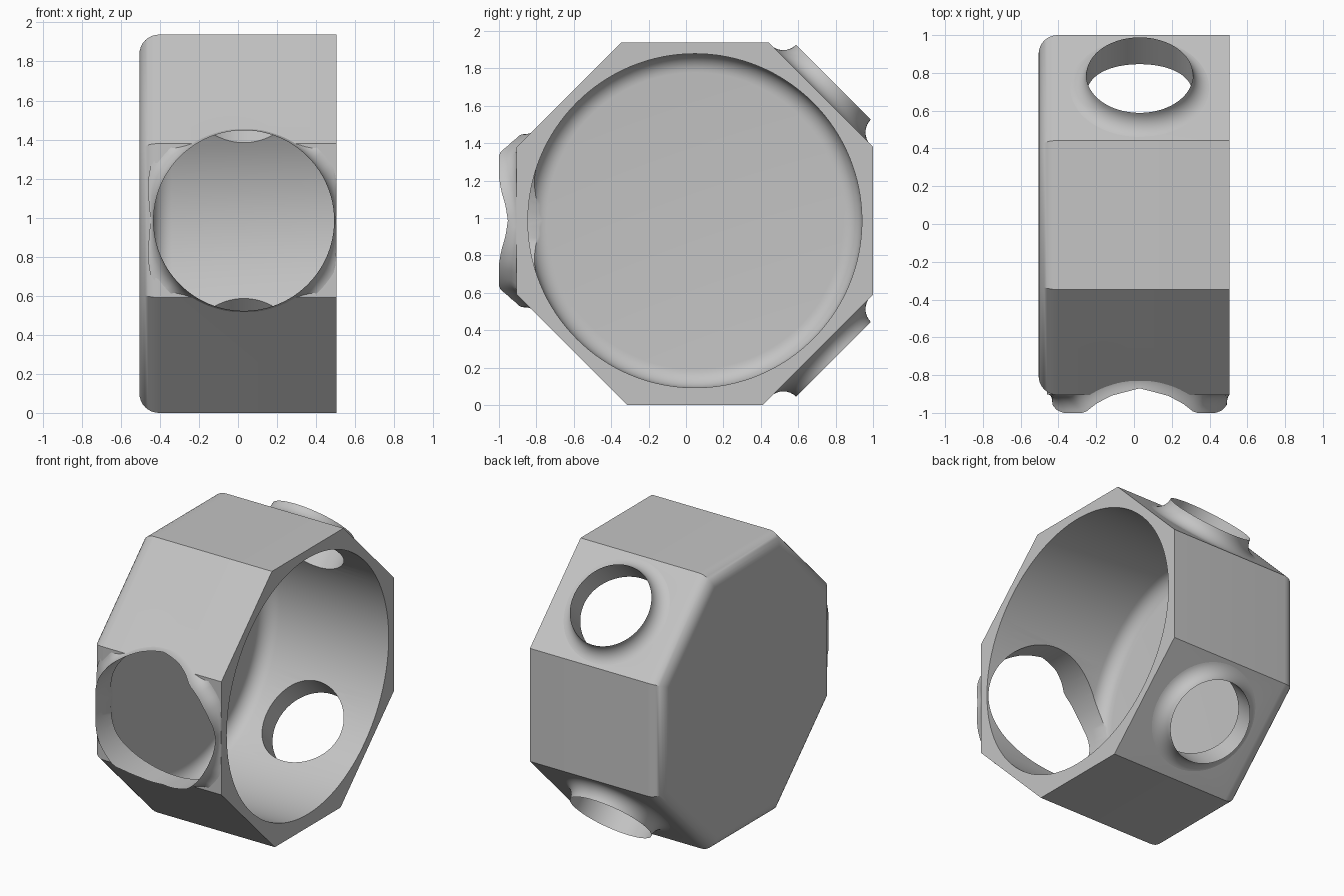
import bpy, bmesh, math
from mathutils import Matrix, Vector

cube = bpy.data.objects.get("Cube")
if cube:
    bpy.data.objects.remove(cube, do_unlink=True)

CY, CZ = 0.0475, 0.985        # axis of the housing
APO = 0.9525                  # octagon apothem
HALF = APO * math.tan(math.pi / 8)
X0, X1 = -0.505, 0.505
PORT_X = 0.03
BIG, SMALL = 0.4625, 0.2825   # port radii

grey = bpy.data.materials.new("light_grey")
grey.use_nodes = True
grey.diffuse_color = (0.55, 0.55, 0.55, 1)
grey.node_tree.nodes["Principled BSDF"].inputs["Base Color"].default_value = (0.55, 0.55, 0.55, 1)


def make(name, bm):
    bmesh.ops.recalc_face_normals(bm, faces=bm.faces)
    mesh = bpy.data.meshes.new(name)
    bm.to_mesh(mesh)
    bm.free()
    ob = bpy.data.objects.new(name, mesh)
    bpy.context.collection.objects.link(ob)
    mesh.materials.append(grey)
    return ob


def activate(ob):
    bpy.ops.object.select_all(action='DESELECT')
    ob.select_set(True)
    bpy.context.view_layer.objects.active = ob


def prism(name, outline, x0, x1, round_r):
    """Extrude a (y, z) outline along x and round the edges at x0."""
    bm = bmesh.new()
    low = [bm.verts.new((x0, y, z)) for y, z in outline]
    high = [bm.verts.new((x1, y, z)) for y, z in outline]
    cap = bm.faces.new(low)
    bm.faces.new(high)
    n = len(outline)
    for i in range(n):
        j = (i + 1) % n
        bm.faces.new((low[i], low[j], high[j], high[i]))
    bmesh.ops.recalc_face_normals(bm, faces=bm.faces)
    bmesh.ops.bevel(bm, geom=list(cap.edges), offset=round_r, segments=8,
                    profile=0.5, affect='EDGES')
    return make(name, bm)


def port_matrix(degrees):
    return Matrix.Translation((PORT_X, CY, CZ)) @ Matrix.Rotation(math.radians(degrees), 4, 'X')


def cut(target, cutter):
    cutter.hide_render = True
    mod = target.modifiers.new("cut", 'BOOLEAN')
    mod.operation = 'DIFFERENCE'
    mod.solver = 'EXACT'
    mod.object = cutter
    activate(target)
    bpy.ops.object.modifier_apply(modifier=mod.name)
    bpy.data.objects.remove(cutter, do_unlink=True)


def port_cutter(radius, degrees):
    bm = bmesh.new()
    bmesh.ops.create_cone(bm, cap_ends=True, segments=96, radius1=radius, radius2=radius,
                          depth=0.8, matrix=port_matrix(degrees) @ Matrix.Translation((0, 0, 0.8)))
    return make("port_cutter", bm)


def flared_lip(name, radius, degrees, shape, steps=96, arc=8):
    """Knife-edged lip with a hollow flare; shape(angle) gives rim, width, base."""
    bm = bmesh.new()
    m = port_matrix(degrees)
    rows = []
    for i in range(steps):
        t = 2 * math.pi * i / steps
        rim, width, base = shape(t)
        pts = []
        for k in range(arc + 1):
            a = math.pi / 2 * k / arc
            pts.append((radius + width * (1 - math.cos(a)), rim - (rim - base) * math.sin(a)))
        pts += [(radius + width, base - 0.012), (radius, base - 0.012)]
        row = []
        for r, h in pts:
            x = min(max(r * math.cos(t), X0 + 0.005 - PORT_X), X1 - PORT_X)
            row.append(bm.verts.new(m @ Vector((x, r * math.sin(t), h))))
        rows.append(row)
    for i in range(steps):
        a, b = rows[i], rows[(i + 1) % steps]
        for k in range(len(a)):
            j = (k + 1) % len(a)
            bm.faces.new((a[k], a[j], b[j], b[k]))
    return make(name, bm)


# Octagonal housing, flat side down, rounded on the closed end
low = CZ
foot = HALF - (CZ - APO)
outline = [(CY - HALF, CZ + APO), (CY + HALF, CZ + APO), (CY + APO, CZ + HALF),
           (CY + APO, CZ - HALF), (CY + foot, 0), (CY - foot, 0),
           (CY - APO, CZ - HALF), (CY - APO, CZ + HALF)]
housing = prism("housing", outline, X0, X1, 0.1)

# Round cavity with a filleted floor, open at the left
circle = [(CY + 0.893 * math.cos(2 * math.pi * i / 128),
           CZ + 0.893 * math.sin(2 * math.pi * i / 128)) for i in range(128)]
cut(housing, prism("cavity_cutter", circle, -0.44, 0.7, 0.1))

# Ports: large in front, small on both rear slopes
PORTS = [("front_port_lip", BIG, 90), ("upper_rear_port_lip", SMALL, -45),
         ("lower_rear_port_lip", SMALL, -135)]
for _, radius, deg in PORTS:
    cut(housing, port_cutter(radius, deg))


def small_shape(t):
    return 1.0475, 0.095, APO - 0.001


# Front lip: angle from the side, rim height, flare width
KEYS = [(0, 1.0, 0.013), (10, 1.012, 0.03), (20, 1.035, 0.06), (30, 1.0475, 0.09),
        (51, 1.0475, 0.085), (60, 1.0, 0.06), (71, 0.957, 0.04), (90, 0.9175, 0.03)]


def front_shape(t):
    a = math.degrees(math.asin(min(1, abs(math.sin(t)))))
    for (a0, r0, w0), (a1, r1, w1) in zip(KEYS, KEYS[1:]):
        if a <= a1 + 1e-6:
            f = (a - a0) / (a1 - a0)
            rim, width = r0 + (r1 - r0) * f, w0 + (w1 - w0) * f
            break
    out = (BIG + width) * abs(math.sin(t))
    return rim, width, APO - max(0, out - HALF) - 0.003


parts = [housing]
for name, radius, deg in PORTS:
    parts.append(flared_lip(name, radius, deg, front_shape if radius == BIG else small_shape))

for ob in parts:
    activate(ob)
    bpy.ops.object.shade_smooth_by_angle(angle=math.radians(30))
